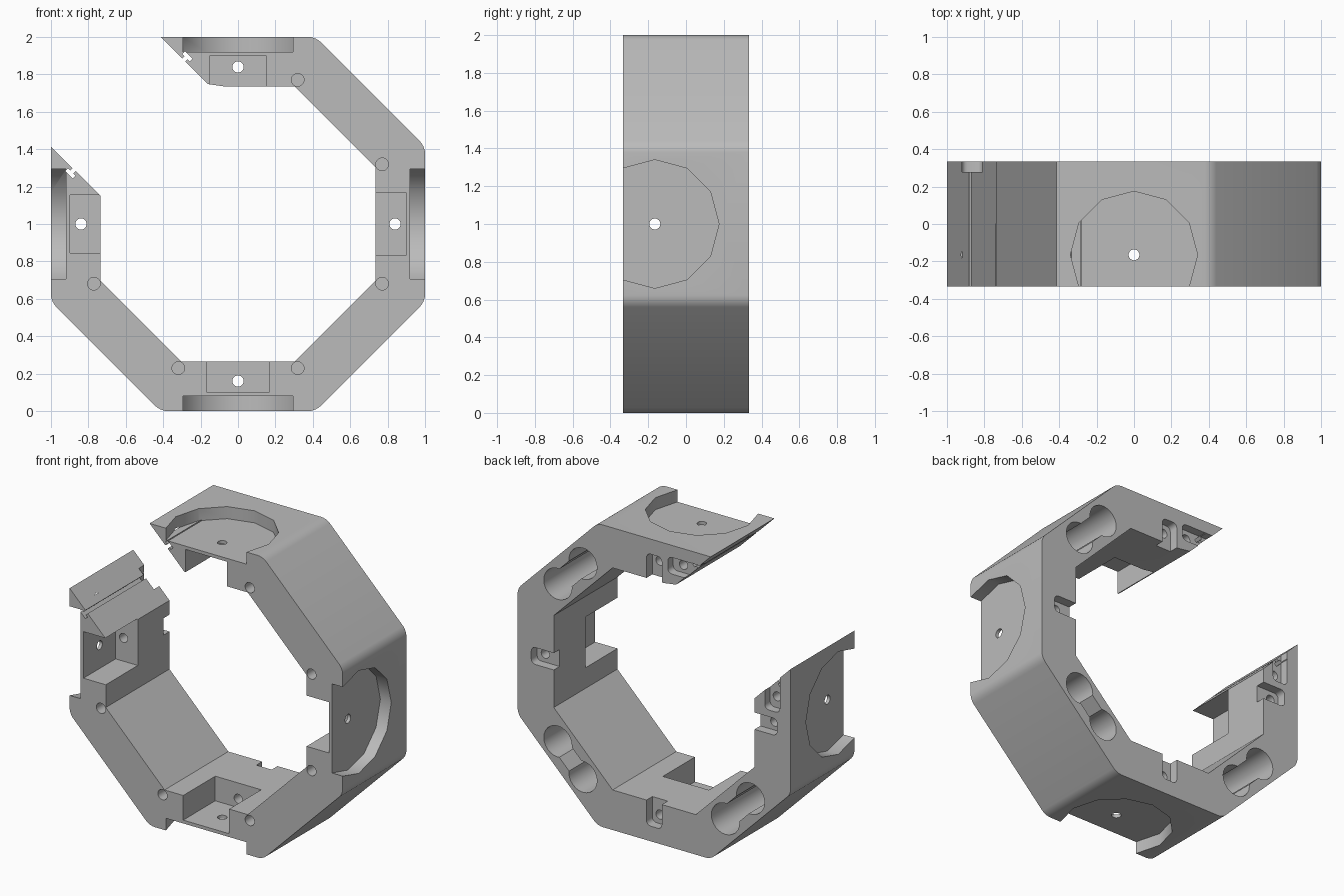
import bpy, bmesh
from math import radians, sin, cos, tan
from mathutils import Matrix, Vector

cube = bpy.data.objects.get("Cube")
if cube:
    bpy.data.objects.remove(cube, do_unlink=True)

HALF = 0.333       # half depth of the ring
INNER = 0.735      # inner flat distance
BAY_Y = -0.165     # centre of the front bays
BACK = HALF + 0.1
FRONT = -HALF - 0.1

grey = bpy.data.materials.new("mid grey")
grey.diffuse_color = (0.5, 0.5, 0.5, 1)
grey.use_nodes = True
bsdf = grey.node_tree.nodes["Principled BSDF"]
bsdf.inputs["Base Color"].default_value = (0.5, 0.5, 0.5, 1)
bsdf.inputs["Roughness"].default_value = 0.7


def make_object(name, bm):
    bmesh.ops.recalc_face_normals(bm, faces=bm.faces)
    mesh = bpy.data.meshes.new(name)
    bm.to_mesh(mesh)
    bm.free()
    ob = bpy.data.objects.new(name, mesh)
    bpy.context.collection.objects.link(ob)
    return ob


# Ring body: open octagon with one diagonal side missing
def corner(dist, deg):
    r = dist / cos(radians(22.5))
    return (r * sin(radians(deg)), 1 + r * cos(radians(deg)))


angles = [22.5 + 45 * k for k in range(6)]
tip = tan(radians(22.5))
profile = [(-tip, 2)] + [corner(1, a) for a in angles] + [(-1, 1 + tip)]
profile += [(-INNER, 1.15)] + [corner(INNER, a) for a in reversed(angles)]
profile += [(-0.07, 1 + INNER), (-0.16, 1.748)]

bm = bmesh.new()
face = bm.faces.new([bm.verts.new((x, -HALF, z)) for x, z in profile])
ext = bmesh.ops.extrude_face_region(bm, geom=[face])["geom"]
bmesh.ops.translate(bm, vec=(0, 2 * HALF, 0),
                    verts=[v for v in ext if isinstance(v, bmesh.types.BMVert)])
outer = []
for e in bm.edges:
    a, b = e.verts
    mid = (a.co + b.co) / 2
    if abs(a.co.y - b.co.y) > 0.1 and Vector((mid.x, mid.z - 1)).length > 1.05:
        if not (mid.x < 0 and mid.z > 1.1):
            outer.append(e)
bmesh.ops.bevel(bm, geom=outer, offset=0.035, segments=4, profile=0.5,
                affect='EDGES', clamp_overlap=True)
ring = make_object("ring_body", bm)
ring.data.materials.append(grey)

# Cutters are laid out on the top side (u, y, r) and turned around the ring
cutters = []


def place(bm, theta, name):
    turn = Matrix.Translation((0, 0, 1)) @ Matrix.Rotation(radians(theta), 4, 'Y')
    bmesh.ops.transform(bm, matrix=turn, verts=bm.verts)
    ob = make_object(name, bm)
    ob.hide_render = True
    cutters.append(ob)


def box(name, theta, u, y, r, rounding=0):
    bm = bmesh.new()
    bmesh.ops.create_cube(bm, size=1)
    lo, hi = Vector((u[0], y[0], r[0])), Vector((u[1], y[1], r[1]))
    for v in bm.verts:
        v.co = [(lo[i] + hi[i]) / 2 + v.co[i] * (hi[i] - lo[i]) for i in range(3)]
    if rounding:
        edges = [e for e in bm.edges if abs(e.verts[0].co.y - e.verts[1].co.y) > 0.01]
        bmesh.ops.bevel(bm, geom=edges, offset=rounding, segments=4,
                        profile=0.5, affect='EDGES')
    place(bm, theta, name)


def drum(name, theta, centre, radius, length, axis, sides=24):
    bm = bmesh.new()
    bmesh.ops.create_cone(bm, cap_ends=True, segments=sides, radius1=radius,
                          radius2=radius, depth=length)
    if axis == 'Y':
        bmesh.ops.rotate(bm, verts=bm.verts, matrix=Matrix.Rotation(radians(90), 3, 'X'))
    bmesh.ops.translate(bm, verts=bm.verts, vec=centre)
    place(bm, theta, name)


def bore(name, theta, u, r, radius, y0, y1):
    drum(name, theta, (u, (y0 + y1) / 2, r), radius, y1 - y0, 'Y')


# Straight sides: round outer recess, inner bay, screw hole, rear slot
for theta, half in ((0, 0.152), (90, 0.168), (180, 0.168), (270, 0.154)):
    drum("round_recess", theta, (0, BAY_Y, 1.02), 0.34, 0.2, 'Z', 12)
    box("inner_bay", theta, (-half, half), (FRONT, 0.002), (INNER - 0.1, 0.898))
    drum("screw_hole", theta, (0, BAY_Y, 0.91), 0.029, 0.1, 'Z')
    box("rear_slot", theta, (-0.056, 0.056), (0.272, BACK), (INNER - 0.1, 0.9), 0.03)
    bore("wire_hole", theta, 0, 0.84, 0.03, -0.05, 0.3)

# Rear slots next to the open ends
for theta, s in ((0, -1), (270, 1)):
    box("end_slot", theta, sorted((s * 0.1, s * 0.4)), (0.277, BACK), (0.81, 0.92), 0.03)
    bore("end_hole", theta, s * 0.175, 0.862, 0.03, 0.05, 0.3)

# Diagonal sides: twin round rear sockets joined by a waist
for theta in (45, 135, 225):
    for u in (-0.13, 0.13):
        bore("rear_socket", theta, u, 0.8675, 0.103, -0.2, BACK)
    box("socket_waist", theta, (-0.1, 0.1), (-0.19, BACK + 0.01), (0.803, 0.932))

# Small blind holes at the inner corners of the front
for theta in angles:
    bore("corner_hole", theta, 0, 0.834, 0.034, FRONT, -0.23)

# T-shaped grooves in the two open ends
for s in (-1, 1):
    box("groove_neck", -45, sorted((s * 0.38, s * 0.442)), (FRONT, BACK), (0.813, 0.837))
    box("groove_head", -45, sorted((s * 0.432, s * 0.453)), (FRONT, BACK), (0.797, 0.853))

# Carve everything out and bake the result
for c in cutters:
    mod = ring.modifiers.new(c.name, 'BOOLEAN')
    mod.operation = 'DIFFERENCE'
    mod.solver = 'EXACT'
    mod.object = c
bpy.context.view_layer.update()
carved = bpy.data.meshes.new_from_object(
    ring.evaluated_get(bpy.context.evaluated_depsgraph_get()))
ring.modifiers.clear()
ring.data = carved
carved.name = "ring_body"
for c in cutters:
    bpy.data.objects.remove(c, do_unlink=True)
carved.materials.clear()
carved.materials.append(grey)

bpy.ops.object.select_all(action='DESELECT')
ring.select_set(True)
bpy.context.view_layer.objects.active = ring
bpy.ops.object.shade_smooth_by_angle(angle=radians(32))
